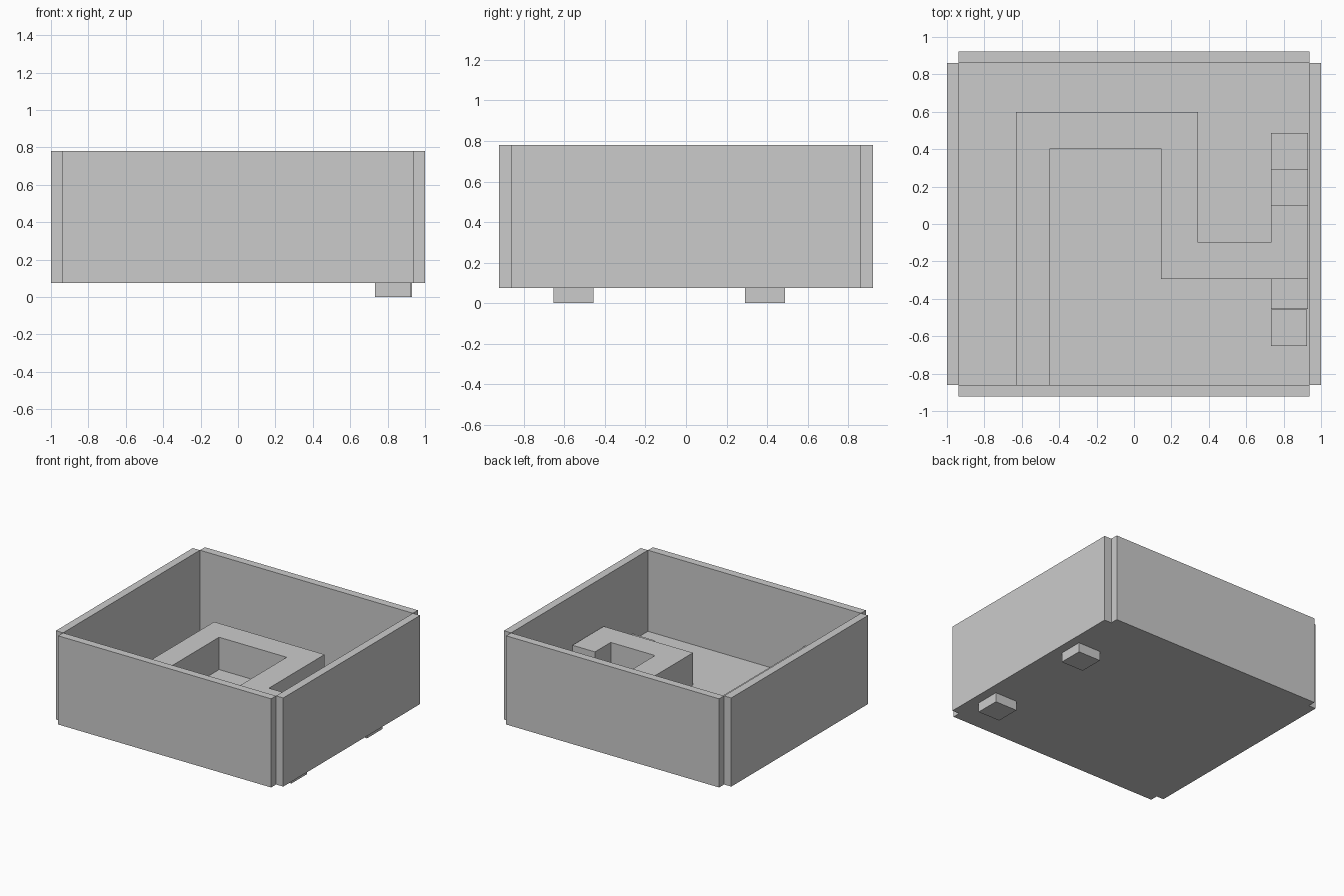
import bpy, bmesh

if "Cube" in bpy.data.objects:
    bpy.data.objects.remove(bpy.data.objects["Cube"])


def box(name, x0, x1, y0, y1, z0, z1):
    """Axis-aligned box given by its limits."""
    return prism(name, [(x0, y0), (x1, y0), (x1, y1), (x0, y1)], z0, z1)


def prism(name, outline, z0, z1):
    """Extrude a flat outline from z0 up to z1."""
    bm = bmesh.new()
    face = bm.faces.new([bm.verts.new((x, y, z0)) for x, y in outline])
    top = bmesh.ops.extrude_face_region(bm, geom=[face])["geom"]
    verts = [v for v in top if isinstance(v, bmesh.types.BMVert)]
    bmesh.ops.translate(bm, verts=verts, vec=(0, 0, z1 - z0))
    bmesh.ops.recalc_face_normals(bm, faces=bm.faces)
    mesh = bpy.data.meshes.new(name)
    bm.to_mesh(mesh)
    bm.free()
    obj = bpy.data.objects.new(name, mesh)
    bpy.context.collection.objects.link(obj)
    return obj


BASE, FLOOR, RIM, PATH = 0.075, 0.135, 0.78, 0.392

# floor slab
box("floor", -0.937, 0.937, -0.86, 0.86, BASE, FLOOR)

# four walls, leaving notched outer corners
box("left_wall", -1.0, -0.937, -0.86, 0.86, BASE, RIM)
box("right_wall", 0.937, 1.0, -0.86, 0.86, BASE, RIM)
box("front_wall", -0.937, 0.937, -0.922, -0.86, BASE, RIM)
box("back_wall", -0.937, 0.937, 0.86, 0.922, BASE, RIM)

# winding raised walkway from the front wall to the right side
prism("walkway", [
    (-0.63, -0.86), (-0.45, -0.86), (-0.45, 0.405), (0.145, 0.405),
    (0.145, -0.295), (0.93, -0.295), (0.93, 0.098), (0.732, 0.098),
    (0.732, -0.1), (0.342, -0.1), (0.342, 0.6), (-0.63, 0.6),
], FLOOR, PATH)

# stepped ends: middle steps, then low steps that reach through the floor
box("back_middle_step", 0.732, 0.93, 0.098, 0.292, FLOOR, 0.295)
box("front_middle_step", 0.732, 0.93, -0.455, -0.295, FLOOR, 0.295)
box("back_low_step", 0.732, 0.93, 0.292, 0.487, 0.0, 0.197)
box("front_low_step", 0.732, 0.926, -0.652, -0.457, 0.0, 0.197)
